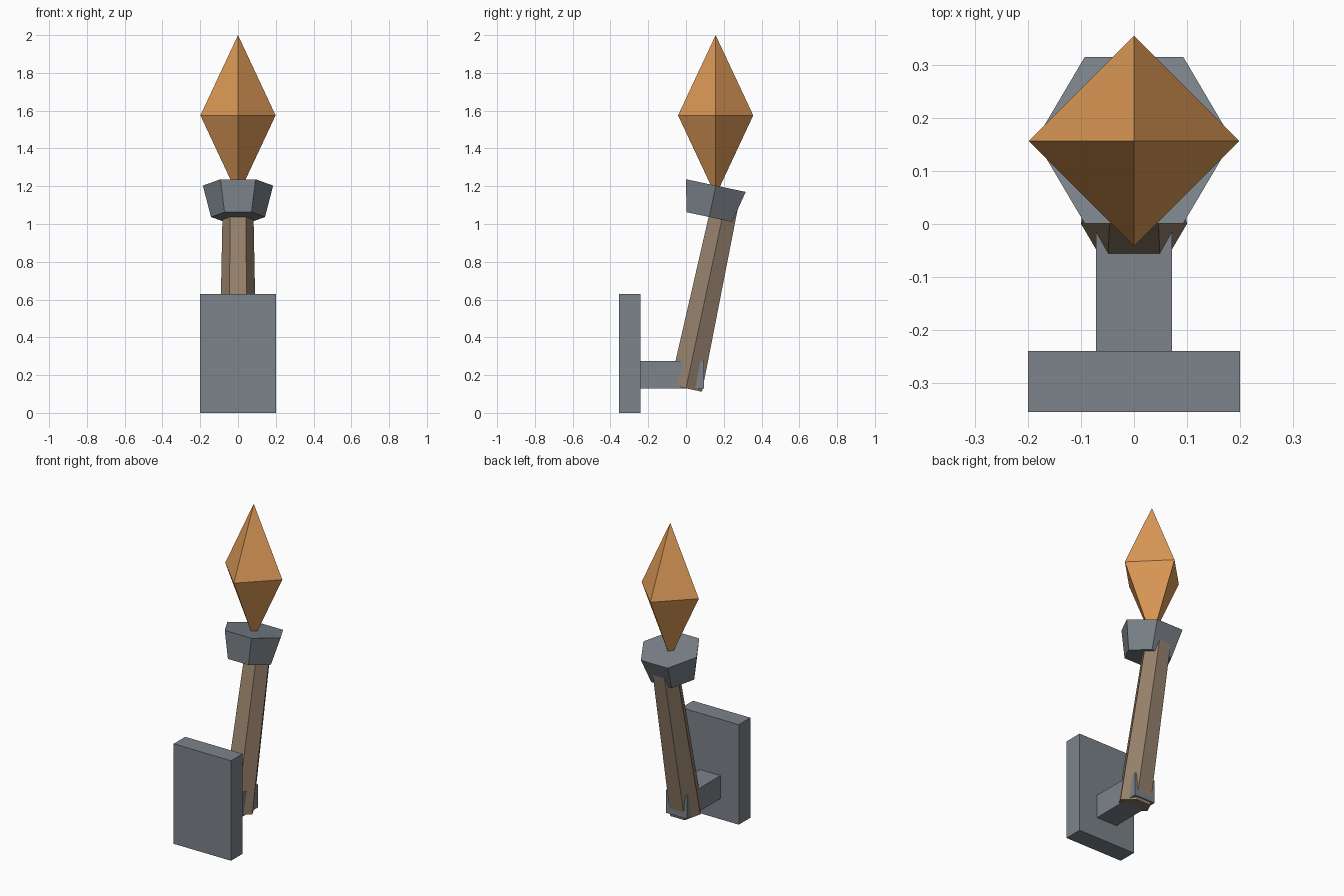
import bpy, bmesh, math
from mathutils import Matrix, Vector

cube = bpy.data.objects.get("Cube")
if cube:
    bpy.data.objects.remove(cube, do_unlink=True)


def make_material(name, color):
    mat = bpy.data.materials.new(name)
    mat.use_nodes = True
    mat.diffuse_color = (*color, 1)
    bsdf = next(n for n in mat.node_tree.nodes if n.type == 'BSDF_PRINCIPLED')
    bsdf.inputs["Base Color"].default_value = (*color, 1)
    return mat


iron = make_material("iron grey", (0.20, 0.227, 0.254))
wood = make_material("wood brown", (0.305, 0.22, 0.15))
fire = make_material("flame orange", (0.72, 0.32, 0.095))


def finish(name, bm, mat):
    bmesh.ops.recalc_face_normals(bm, faces=bm.faces)
    mesh = bpy.data.meshes.new(name)
    bm.to_mesh(mesh)
    bm.free()
    mesh.materials.append(mat)
    obj = bpy.data.objects.new(name, mesh)
    bpy.context.collection.objects.link(obj)
    return obj


def box(name, low, high, mat):
    low, high = Vector(low), Vector(high)
    bm = bmesh.new()
    bmesh.ops.create_cube(bm, size=1)
    bmesh.ops.scale(bm, vec=high - low, verts=bm.verts)
    bmesh.ops.translate(bm, vec=(low + high) / 2, verts=bm.verts)
    return finish(name, bm, mat)


def lathe(name, sides, profile, base, tilt, mat):
    """Faceted solid from (radius, height) rings, corners on the x axis."""
    bm = bmesh.new()
    rings = []
    for radius, height in profile:
        count = sides if radius else 1
        rings.append([bm.verts.new((radius * math.cos(math.tau * i / sides),
                                    radius * math.sin(math.tau * i / sides), height))
                      for i in range(count)])
    for a, b in zip(rings, rings[1:]):
        for i in range(sides):
            j = (i + 1) % sides
            corners = [a[i % len(a)], a[j % len(a)], b[j % len(b)], b[i % len(b)]]
            bm.faces.new(list(dict.fromkeys(corners)))
    for ring in (rings[0], rings[-1]):
        if len(ring) > 1:
            bm.faces.new(ring)
    obj = finish(name, bm, mat)
    obj.matrix_world = Matrix.Translation(base) @ Matrix.Rotation(-tilt, 4, 'X')
    return obj


lean = math.radians(12)

# Wall bracket
box("wall_plate", (-0.2, -0.355, 0), (0.2, -0.24, 0.63), iron)
box("bracket_arm", (-0.072, -0.25, 0.13), (0.072, 0.095, 0.275), iron)

# Leaning handle and flared cup
lathe("handle", 6, [(0.1, 0), (0.081, 1.0)], (0, 0, 0.13), lean, wood)
lathe("cup", 6, [(0.143, 0), (0.186, 0.17)], (0, 0.123, 1.037), lean, iron)

# Upright four-sided flame
lathe("flame", 4, [(0, 0), (0.199, 0.425), (0, 0.85)], (0, 0.157, 1.15), 0, fire)
